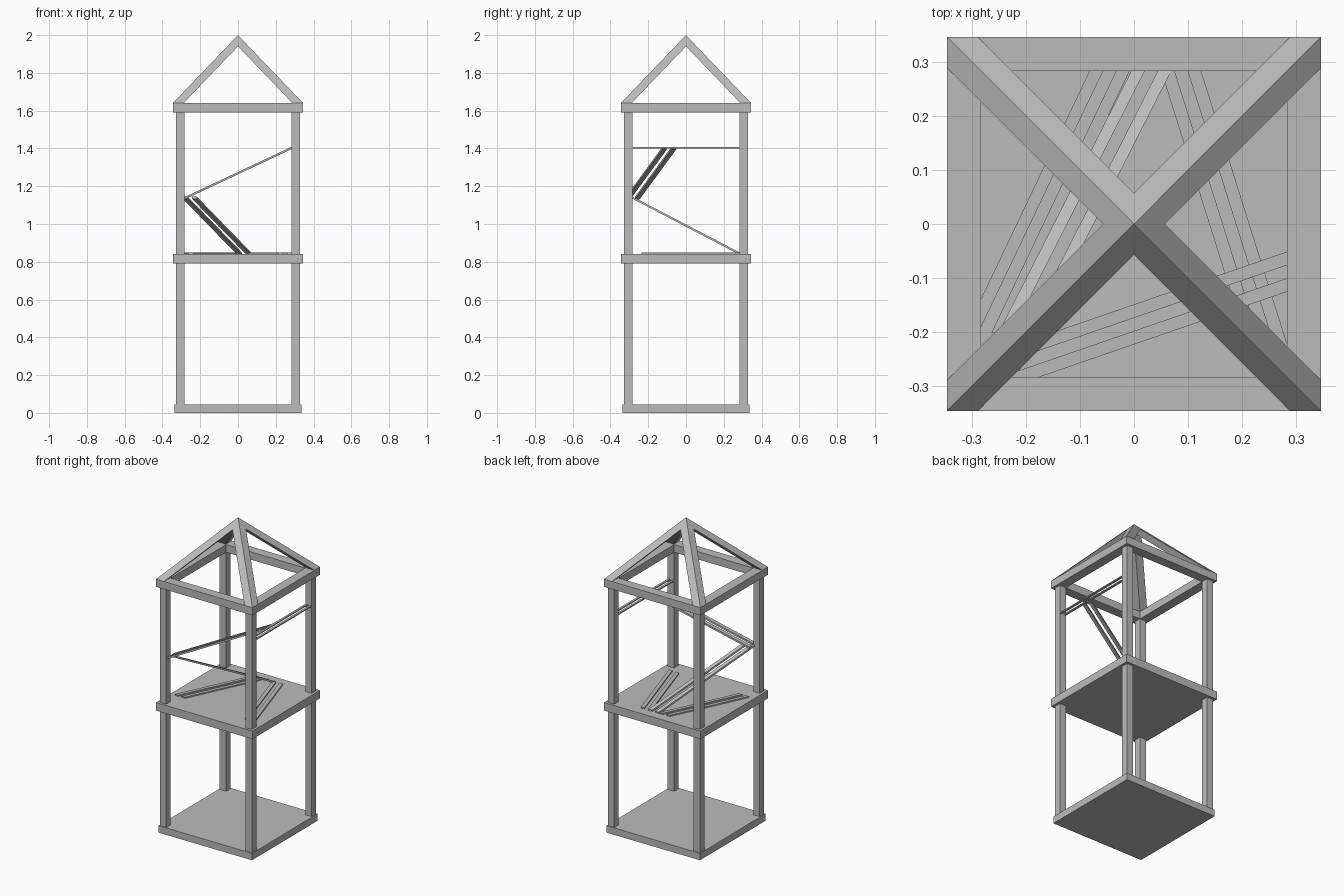
import bpy
import bmesh
from mathutils import Vector

if "Cube" in bpy.data.objects:
    bpy.data.objects.remove(bpy.data.objects["Cube"])

grey = bpy.data.materials.new("grey")
grey.use_nodes = True
colour = (0.5, 0.5, 0.5, 1)
grey.diffuse_color = colour
grey.node_tree.nodes["Principled BSDF"].inputs["Base Color"].default_value = colour


def finish(name, bm):
    bmesh.ops.recalc_face_normals(bm, faces=bm.faces)
    mesh = bpy.data.meshes.new(name)
    bm.to_mesh(mesh)
    bm.free()
    mesh.materials.append(grey)
    obj = bpy.data.objects.new(name, mesh)
    bpy.context.collection.objects.link(obj)
    return obj


def hull(name, points):
    bm = bmesh.new()
    for p in points:
        bm.verts.new(p)
    bmesh.ops.convex_hull(bm, input=bm.verts)
    bmesh.ops.dissolve_limit(bm, angle_limit=0.01, verts=bm.verts, edges=bm.edges)
    return finish(name, bm)


def box(name, x, y, z):
    return hull(name, [(a, b, c) for a in x for b in y for c in z])


def rails(name, start, end, across, width=0.025, spacing=0.049, thick=0.012):
    """Two parallel strips, with their ends cut along the across direction."""
    across = Vector(across)
    for label, side in (("a", -1), ("b", 1)):
        points = []
        for p in (start, end):
            centre = Vector(p) + across * side * spacing / 2
            for w in (-width / 2, width / 2):
                for h in (0, thick):
                    points.append(centre + across * w - Vector((0, 0, h)))
        hull(f"{name}_{label}", points)


# Floors
BASE, OUT, IN = 0.335, 0.345, 0.283
FLOOR, EAVES, TOP = 0.842, 1.64, 2.0
box("base_floor", (-BASE, BASE), (-BASE, BASE), (0, 0.045))
box("middle_floor", (-OUT, OUT), (-OUT, OUT), (0.79, FLOOR))

# Top ring beam: square frame with an open middle
bm = bmesh.new()
rings = []
for half, z in ((OUT, 1.59), (OUT, EAVES), (IN, EAVES), (IN, 1.59)):
    rings.append([bm.verts.new((sx * half, sy * half, z))
                  for sx, sy in ((-1, -1), (1, -1), (1, 1), (-1, 1))])
for a, b in zip(rings, rings[1:] + rings[:1]):
    for i in range(4):
        j = (i + 1) % 4
        bm.faces.new((a[i], a[j], b[j], b[i]))
finish("top_frame", bm)

# Corner posts and rafters that meet at the apex
BEAM = 0.057
KNEE = TOP - BEAM * (TOP - EAVES) / OUT
for sx, xname in ((-1, "right"), (1, "left")):
    for sy, yname in ((-1, "front"), (1, "back")):
        corner = f"{yname}_{xname}"
        px, py = (sx * IN, sx * 0.329), (sy * IN, sy * 0.329)
        box(f"lower_post_{corner}", px, py, (0.045, 0.79))
        box(f"upper_post_{corner}", px, py, (FLOOR, 1.59))
        points = [(0, 0, TOP)]
        for lo, hi, z in ((OUT - BEAM, OUT, EAVES), (0, BEAM, KNEE)):
            points += [(sx * a, sy * b, z) for a in (lo, hi) for b in (lo, hi)]
        hull(f"rafter_{corner}", points)

# Track of paired rails: flat on the floor, then climbing in two flights
X, Y = (1, 0, 0), (0, 1, 0)
LOW, MID, HIGH = FLOOR + 0.008, 1.145, 1.408
rails("floor_rail_left", (0.087, IN, LOW), (0.25, -0.235, LOW), X, thick=0.008)
rails("floor_rail_right", (-0.045, IN, LOW), (-0.275, -0.2, LOW), X, thick=0.008)
rails("lower_flight_rail", (0.032, IN, LOW), (-0.255, -IN, MID), X)
rails("upper_flight_rail", (IN, -0.088, HIGH), (-IN, -0.283, MID - 0.003), Y)
rails("high_rail", (0.306, -IN, HIGH), (0.306, IN, HIGH), X, width=0.014, spacing=0.03, thick=0.007)
